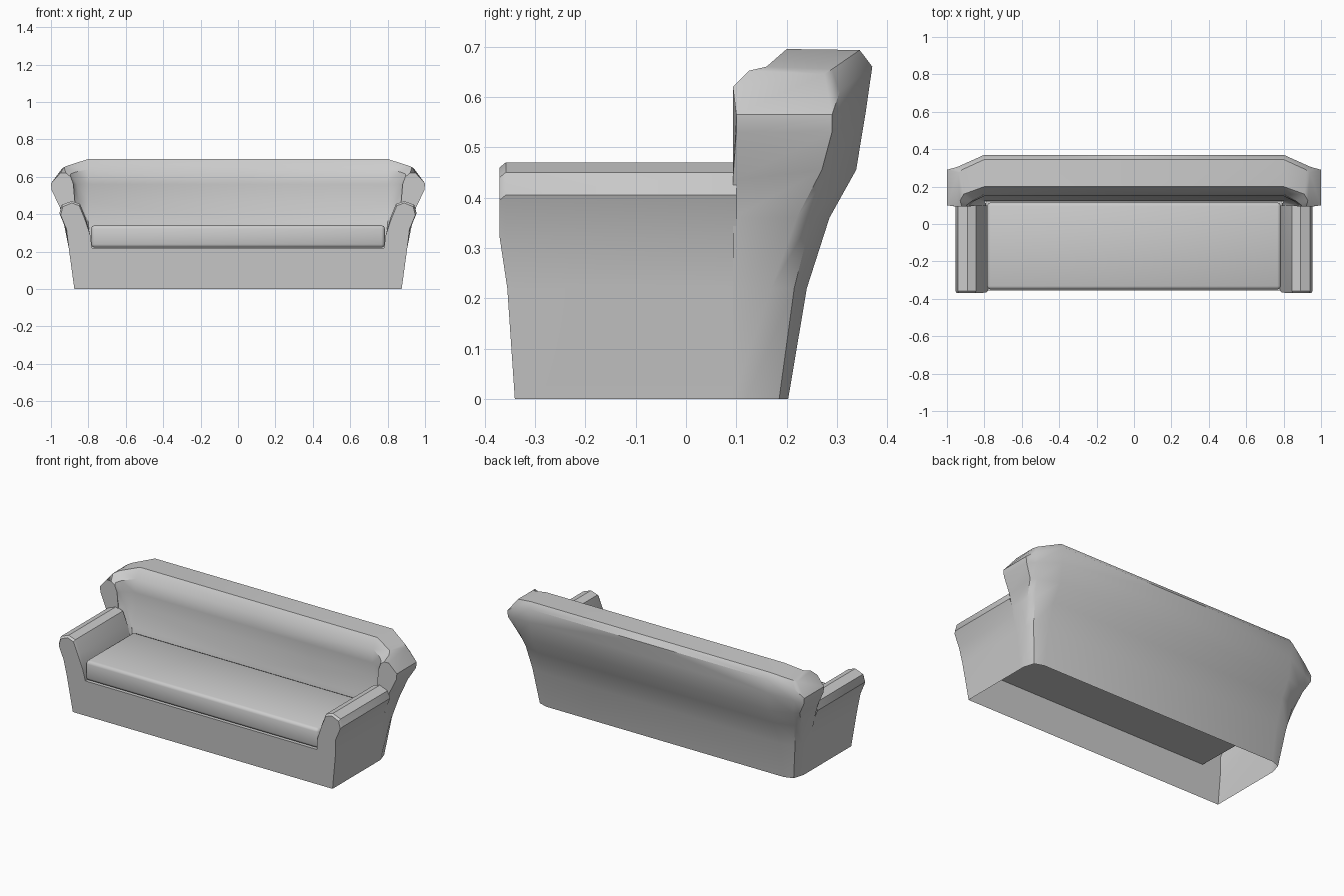
import bpy, bmesh, math

if "Cube" in bpy.data.objects:
    bpy.data.objects.remove(bpy.data.objects["Cube"])


def finish(bm, name, mirror=True, angle=38):
    bmesh.ops.remove_doubles(bm, verts=bm.verts, dist=0.0005)
    bmesh.ops.recalc_face_normals(bm, faces=bm.faces)
    mesh = bpy.data.meshes.new(name)
    bm.to_mesh(mesh)
    bm.free()
    obj = bpy.data.objects.new(name, mesh)
    bpy.context.collection.objects.link(obj)
    if mirror:
        mod = obj.modifiers.new("mirror", 'MIRROR')
        mod.use_clip = True
    bpy.ops.object.select_all(action='DESELECT')
    obj.select_set(True)
    bpy.context.view_layer.objects.active = obj
    bpy.ops.object.shade_smooth_by_angle(angle=math.radians(angle))
    return obj


def loft(bm, sections):
    rows = [[bm.verts.new(p) for p in s] for s in sections]
    for a, b in zip(rows, rows[1:]):
        for i in range(len(a) - 1):
            bm.faces.new((a[i], a[i + 1], b[i + 1], b[i]))
    return rows


# backrest: one profile (y, z) from the seat, over the top, down to the floor
mid = [(.12, .22), (.125, .36), (.16, .47), (.15, .56), (.16, .64),
       (.2, .695), (.345, .693), (.37, .66), (.357, .57), (.338, .455),
       (.285, .36), (.24, .22), (.203, 0)]
corner = [(.79, .11, .22), (.80, .12, .36), (.85, .135, .47), (.86, .12, .56),
          (.87, .12, .625), (.91, .16, .66), (.92, .29, .655), (.945, .305, .61),
          (.945, .305, .54), (.925, .29, .455), (.905, .25, .36),
          (.885, .215, .22), (.855, .185, 0)]
wing_rear = [(.79, .10, .22), (.81, .11, .36), (.875, .1, .46), (.88, .1, .56),
             (.895, .1, .615), (.93, .125, .652), (.94, .275, .645),
             (1, .29, .565), (.997, .29, .53), (.955, .27, .455),
             (.933, .22, .36), (.905, .17, .22), (.875, .12, 0)]
wing_front = [(.79, .093, .22), (.81, .093, .36), (.87, .093, .44),
              (.88, .093, .56), (.895, .093, .60), (.92, .093, .62),
              (.95, .093, .62), (1, .1, .565), (.997, .1, .53),
              (.952, .093, .435), (.933, .093, .36), (.905, .093, .22),
              (.875, .093, 0)]
bm = bmesh.new()
rows = loft(bm, [[(0, y, z) for y, z in mid],
                 [(.8, y, z) for y, z in mid],
                 corner, wing_rear, wing_front])
bm.faces.new(rows[-1][2:10])
finish(bm, "backrest")

# arms, front panel and seat deck: hollow shell, open underneath
arm = [(.875, 0), (.905, .22), (.92, .32), (.955, .405), (.942, .45),
       (.89, .47), (.845, .455), (.815, .38), (.79, .29), (.78, .22)]


def front_y(z):
    return -.34 - .015 * z / .22 if z < .22 else -.355 - .015 * min(1, (z - .22) / .1)


def inset(x, z):
    if z < .3:
        return x, z
    return .885 + (x - .885) * .9, z - .01 * (z > .4)


bm = bmesh.new()
nose = [(inset(x, z)[0], front_y(z), inset(x, z)[1]) for x, z in arm]
full = [(x, front_y(z) + .012, z) for x, z in arm]
back = [(x, .1, z) for x, z in arm]
rows = loft(bm, [nose, full, back])
bm.faces.new(rows[0][1:])
fy = front_y(.22)
panel = [bm.verts.new(p) for p in ((0, front_y(0), 0), (0, fy, .22))]
bm.faces.new((panel[0], rows[0][0], rows[0][1], rows[0][-1], panel[1]))
deck = [bm.verts.new(p) for p in ((0, fy, .22), (.78, fy, .22), (.79, .125, .22), (0, .125, .22))]
bm.faces.new(deck)
finish(bm, "arms_and_base")

# seat cushion
bm = bmesh.new()
bmesh.ops.create_cube(bm, size=1)
for v in bm.verts:
    v.co.x *= 1.57
    v.co.y = v.co.y * .465 - .1175
    v.co.z = v.co.z * .12 + .281
bmesh.ops.bevel(bm, geom=bm.edges[:], offset=.018, segments=2, profile=.5, affect='EDGES')
finish(bm, "seat_cushion", mirror=False, angle=50)
